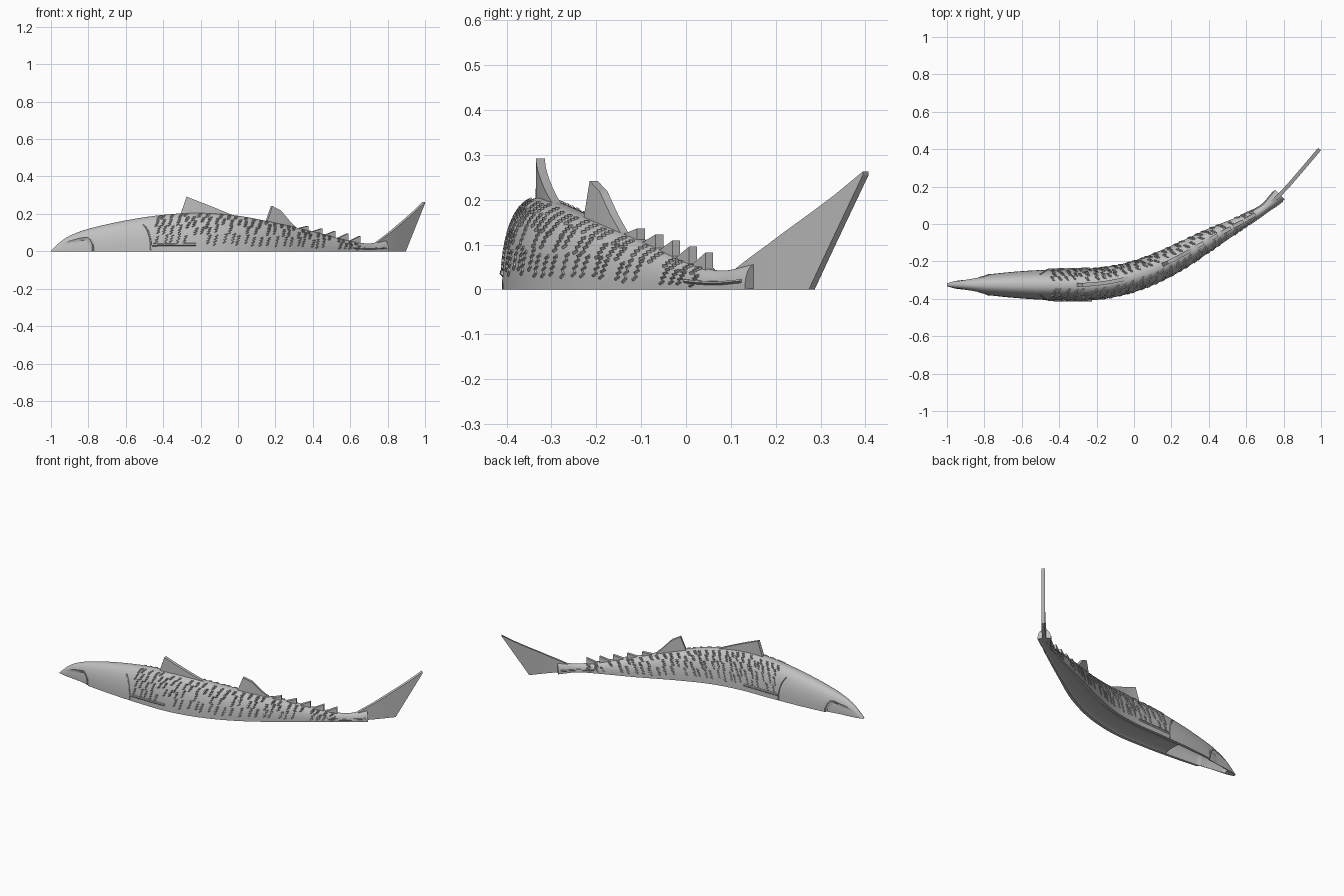
import bpy, bmesh, math, random
from mathutils import Vector

random.seed(4)
cube = bpy.data.objects.get("Cube")
if cube:
    bpy.data.objects.remove(cube, do_unlink=True)

GRAY = (0.53, 0.53, 0.53, 1)
mat = bpy.data.materials.new("plain_gray")
mat.use_nodes = True
mat.diffuse_color = GRAY
mat.node_tree.nodes["Principled BSDF"].inputs["Base Color"].default_value = GRAY


def smooth_curve(pts):
    """Cubic interpolation through (x, value) points."""
    n = len(pts)
    slope = []
    for i in range(n):
        a, b = pts[max(i - 1, 0)], pts[min(i + 1, n - 1)]
        slope.append((b[1] - a[1]) / (b[0] - a[0]))

    def f(x):
        x = min(max(x, pts[0][0]), pts[-1][0])
        i = max(k for k in range(n - 1) if pts[k][0] <= x)
        (x0, y0), (x1, y1) = pts[i], pts[i + 1]
        d = x1 - x0
        t = (x - x0) / d
        return ((2*t**3 - 3*t**2 + 1) * y0 + (t**3 - 2*t**2 + t) * d * slope[i]
                + (3*t**2 - 2*t**3) * y1 + (t**3 - t**2) * d * slope[i + 1])
    return f


# Body curves: spine seen from above, half width, height
spine = smooth_curve([(-1, -.325), (-.6, -.325), (-.4, -.325), (-.2, -.32), (0, -.28), (.2, -.196),
                      (.4, -.085), (.6, .024), (.7, .085), (.8, .178), (.9, .292), (1, .41)])
width = smooth_curve([(-1, .008), (-.95, .022), (-.86, .041), (-.8, .053), (-.6, .073), (-.4, .083), (-.2, .085),
                      (0, .08), (.2, .073), (.4, .056), (.6, .032), (.7, .023), (.74, .03), (.78, .037)])
height = smooth_curve([(-1, .004), (-.95, .05), (-.9, .083), (-.8, .12), (-.6, .165), (-.4, .195), (-.2, .205),
                       (0, .19), (.2, .152), (.4, .105), (.6, .055), (.7, .042), (.78, .057)])


def frame(x):
    e = .01
    b = min(x + e, 1)
    d = Vector((b - x + e, spine(b) - spine(x - e), 0)).normalized()
    return Vector((x, spine(x), 0)), Vector((-d.y, d.x, 0))


def skin(x, a, off=0, sw=1, sh=1):
    """Point on the body at station x and angle a (0 = left edge, pi = right edge)."""
    c, side = frame(x)
    p = .87
    u = math.copysign(abs(math.cos(a)) ** p, math.cos(a))
    v = max(math.sin(a), 0) ** p
    return c + side * u * (width(x) * sw + off) + Vector((0, 0, v * (height(x) * sh + off)))


def make(name, bm, angle=35):
    bmesh.ops.recalc_face_normals(bm, faces=bm.faces)
    me = bpy.data.meshes.new(name)
    bm.to_mesh(me)
    bm.free()
    me.materials.append(mat)
    ob = bpy.data.objects.new(name, me)
    bpy.context.collection.objects.link(ob)
    bpy.ops.object.select_all(action="DESELECT")
    ob.select_set(True)
    bpy.context.view_layer.objects.active = ob
    bpy.ops.object.shade_smooth_by_angle(angle=math.radians(angle))


def loft(bm, rings):
    """Closed rings joined into a solid with capped ends."""
    rings = [[bm.verts.new(p) for p in r] for r in rings]
    n = len(rings[0])
    for r, s in zip(rings, rings[1:]):
        for i in range(n):
            j = (i + 1) % n
            bm.faces.new((r[i], r[j], s[j], s[i]))
    bm.faces.new(rings[0])
    bm.faces.new(rings[-1])


# Body: half round on top, hollow under the head, shallow recess below the rest,
# with the mouth sides set in ahead of the rounded jaw corners
def mouth_inset(x, a):
    limit = .62 * math.sqrt(max(0, 1 - (max(x + .83, 0) / .055) ** 2))
    if x > -.778 or math.sin(a) > limit:
        return 0
    return -.012 * min(max((x + .96) / .12, 0), 1)


bm = bmesh.new()
rings = []
N = 28
for k in range(179):
    x = -1 + .01 * k
    depth = .55 if -.93 < x < -.55 else .05
    arc = [math.pi * i / N for i in range(N + 1)]
    outer = [skin(x, a, mouth_inset(x, a)) for a in arc]
    inner = [skin(x, a, 0, .7 if x < -.77 else .78, depth) for a in reversed(arc)]
    rings.append(outer + inner)
loft(bm, rings)
make("body", bm)


# Fins: thin plates that follow the spine
def fin(name, xs, tops, bottoms, thick=.02):
    bm = bmesh.new()
    rings = []
    for i in range(len(xs) - 1):
        steps = 5
        for t in [k / steps for k in range(steps + (i == len(xs) - 2))]:
            x, top, bot = [v[i] + (v[i + 1] - v[i]) * t for v in (xs, tops, bottoms)]
            c, side = frame(x)
            up = Vector((0, 0, 1))
            s = side * thick / 2
            rings.append([c + s + up * bot, c + s + up * top, c - s + up * top, c - s + up * bot])
    loft(bm, rings)
    make(name, bm, 30)


def dorsal(name, xs, tops):
    fin(name, xs, tops, [height(x) * .75 for x in xs])


dorsal("front_dorsal_fin", [-.31, -.275, -.15, -.01], [.19, .292, .243, .185])
dorsal("rear_dorsal_fin", [.15, .18, .225, .27, .32], [.155, .242, .218, .165, .115])
for i, x in enumerate([.372, .447, .517, .585, .65]):
    dorsal("finlet_%d" % (i + 1), [x - .06, x], [height(x - .06) - .005, .136 - .0135 * i])
fin("tail_fin", [.73, .81, .89, .94, .992], [.04, .1, .168, .212, .263], [0, 0, 0, .125, .255])


# Raised strips with sloping sides, laid on the skin
def strip(bm, path, half=.004, lift=.005):
    pts = [skin(x, a) for x, a in path]
    rings = []
    for i, (x, a) in enumerate(path):
        d = (pts[min(i + 1, len(pts) - 1)] - pts[max(i - 1, 0)]).normalized()
        n = (skin(x, a, .01) - skin(x, a)).normalized()
        s = n.cross(d).normalized() * half
        p = pts[i]
        top, base = n * lift, n * -.002
        rings.append([p - s + base, p - s * .4 + top, p + s * .4 + top, p + s + base])
    loft(bm, rings)


# Scales: broken, wavy upright strokes in columns on both flanks
bm = bmesh.new()
for col in range(29):
    x0 = -.43 + col * .038
    rows = max(2, round(height(x0) / .045))
    span = 1.2 / rows
    for side in (0, 1):
        for r in range(rows):
            if random.random() < .1:
                continue
            a0 = .15 + r * span + random.uniform(-.04, .04)
            sx = x0 + random.uniform(-.01, .01)
            path = []
            for k in range(8):
                a = a0 + span * .9 * k / 7
                zig = (.005 if k % 2 else -.005) + .002 * k - .007
                path.append((sx + zig, math.pi - a if side else a))
            strip(bm, path, .0045, .004)
make("scales", bm, 20)

# Gill edges, jaw corners, pectoral fins and tail keels on both sides
for side, label in ((0, "left"), (1, "right")):
    def detail(name, path, half, lift):
        bm = bmesh.new()
        strip(bm, [(x, math.pi - a if side else a) for x, a in path], half, lift)
        make(label + name, bm)

    detail("_gill_edge", [(-.465 - .0006 * k * k, .02 + .106 * k) for k in range(9)], .005, .004)
    detail("_jaw_corner", [(-.83 + .055 * math.sin(t), .02 + .65 * math.cos(t))
                           for t in [math.pi / 2 * k / 10 for k in range(11)]], .004, .003)
    detail("_pectoral_fin", [(-.46 + .023 * k, .14) for k in range(11)], .008, .006)
    detail("_tail_keel", [(.6 + .017 * k, .3) for k in range(11)], .005, .005)
